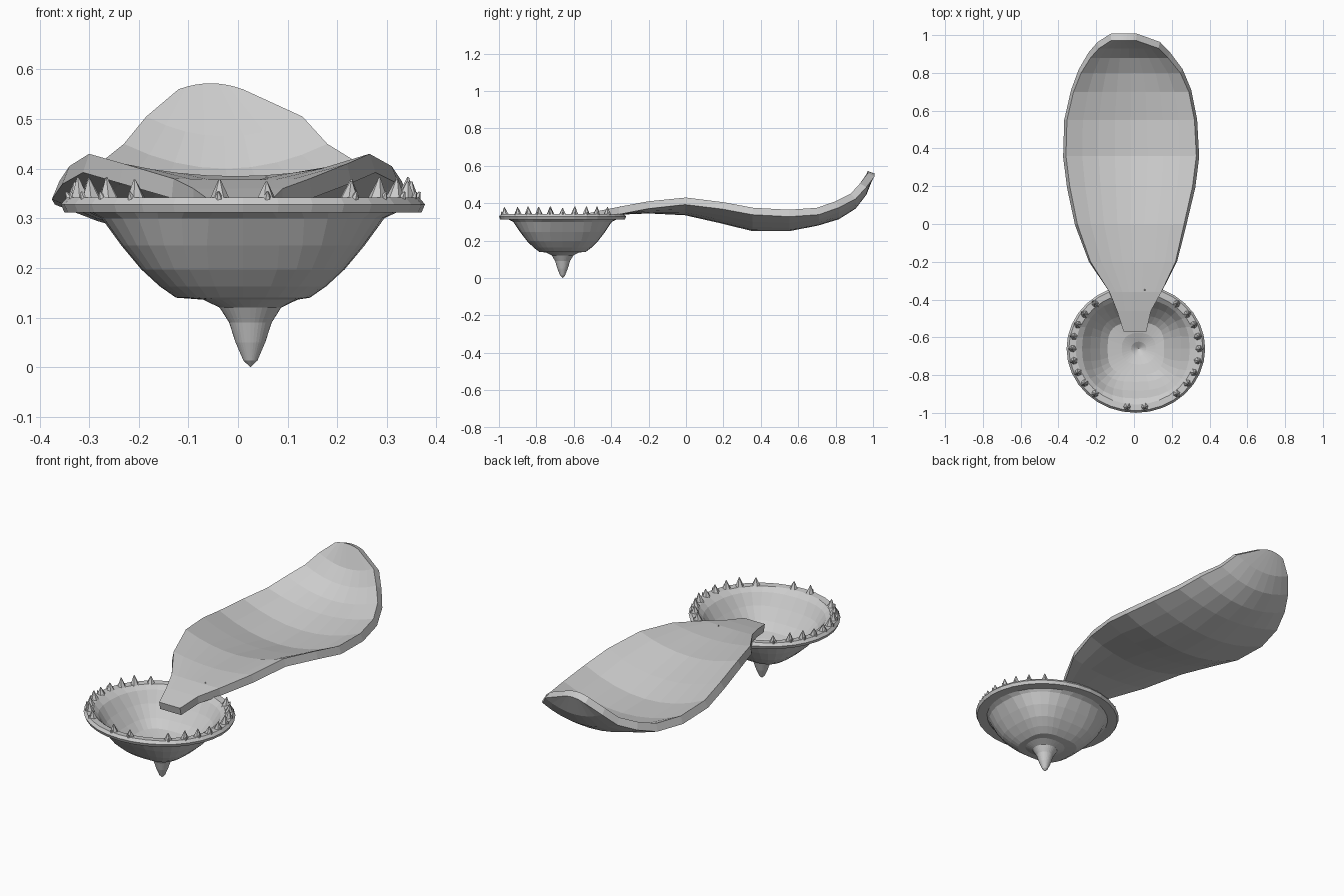
import bpy, bmesh, math, random
from mathutils import Matrix, Vector

random.seed(4)
cube = bpy.data.objects.get("Cube")
if cube:
    bpy.data.objects.remove(cube, do_unlink=True)

# One plain grey for everything
grey = bpy.data.materials.new("light_grey")
grey.use_nodes = True
colour = (0.6, 0.6, 0.6, 1)
grey.diffuse_color = colour
grey.node_tree.nodes["Principled BSDF"].inputs["Base Color"].default_value = colour

DISH_X, DISH_Y = 0.01, -0.66
DEPTH_RATIO = 0.925


def finish(name, bm):
    """Turn a bmesh into a named, coloured object."""
    mesh = bpy.data.meshes.new(name)
    bm.to_mesh(mesh)
    bm.free()
    mesh.materials.append(grey)
    obj = bpy.data.objects.new(name, mesh)
    bpy.context.scene.collection.objects.link(obj)
    return obj


def bridge(bm, rows, closed):
    """Join neighbouring rows of vertices with quads."""
    for a, b in zip(rows, rows[1:]):
        count = len(a)
        for j in range(count if closed else count - 1):
            k = (j + 1) % count
            bm.faces.new((a[j], a[k], b[k], b[j]))


def rounded_square(radius, power, steps):
    """Points of a superellipse: power 2 is a circle, higher is squarer."""
    for s in range(steps):
        angle = math.tau * s / steps
        c, d = math.cos(angle), math.sin(angle)
        yield (math.copysign(abs(c) ** (2 / power), c) * radius,
               math.copysign(abs(d) ** (2 / power), d) * radius * DEPTH_RATIO)


# Dish: (radius, height, squareness) from the pointed foot, over the rim, to the inner pit
dish_profile = [
    (0, 0, 2), (.014, .013, 2), (.03, .05, 2), (.043, .09, 2), (.062, .12, 2),
    (.095, .136, 2.4), (.135, .14, 3), (.168, .163, 3), (.205, .197, 3),
    (.245, .245, 2.7), (.285, .3, 2.3), (.31, .312, 2), (.36, .312, 2),
    (.367, .328, 2), (.355, .342, 2), (.32, .34, 2), (.285, .32, 2.3),
    (.24, .265, 2.7), (.19, .21, 3), (.15, .175, 3), (.09, .163, 2.4),
    (.04, .145, 2), (0, .12, 2)]
bm = bmesh.new()
rings = []
for radius, height, power in dish_profile:
    shift = 0.015 if radius < 0.1 else 0
    rings.append([bm.verts.new((DISH_X + shift + x, DISH_Y + y, height))
                  for x, y in rounded_square(radius, power, 32)])
bridge(bm, rings, True)
bmesh.ops.remove_doubles(bm, verts=bm.verts, dist=0.0001)
bmesh.ops.recalc_face_normals(bm, faces=bm.faces)
finish("dish", bm)


# Rim spikes: a tall upright spike with a short outward one, mirrored to all quadrants
def add_spike(bm, place, lean, width, height):
    turn = Vector((0, 0, 1)).rotation_difference(lean.normalized()).to_matrix().to_4x4()
    spin = Matrix.Rotation(random.uniform(0, math.tau), 4, "Z")
    lift = Matrix.Translation((0, 0, height / 2))
    bmesh.ops.create_cone(bm, cap_ends=True, segments=6, radius1=width,
                          radius2=0.002, depth=height,
                          matrix=Matrix.Translation(place) @ turn @ spin @ lift)


bm = bmesh.new()
placed = set()
for degrees in (0, 12, 24, 36, 50, 82):
    for angle in (degrees, -degrees, 180 - degrees, 180 + degrees):
        angle %= 360
        if angle in placed:
            continue
        placed.add(angle)
        out = Vector((math.cos(math.radians(angle)),
                      math.sin(math.radians(angle)) * DEPTH_RATIO, 0))
        centre = Vector((DISH_X, DISH_Y, 0.33))
        height = random.uniform(0.042, 0.054)
        add_spike(bm, centre + out * 0.335, Vector((0, 0, 1)) + out * 0.1, 0.024, height)
        add_spike(bm, centre + out * 0.345, Vector((0, 0, 1)) + out * 0.5, 0.014, 0.026)
finish("rim_spikes", bm)

# Leaf blade: (y, right edge x, left edge x, middle height, edge height) of its upper face
blade_rows = [
    (-.57, -.055, .065, .335, .335), (-.46, -.09, .09, .36, .36),
    (-.36, -.13, .145, .378, .38), (-.2, -.23, .22, .385, .41),
    (0, -.3, .265, .375, .43), (.2, -.34, .31, .33, .405),
    (.36, -.36, .33, .29, .375), (.55, -.355, .32, .29, .365),
    (.7, -.32, .29, .32, .375), (.8, -.28, .245, .35, .41),
    (.88, -.23, .18, .4, .45), (.93, -.185, .13, .465, .505),
    (.972, -.12, .01, .572, .56)]
COLUMNS = 8
bm = bmesh.new()
grid = []
for y, edge_a, edge_b, middle, edge in blade_rows:
    row = []
    for j in range(COLUMNS + 1):
        t = j / COLUMNS
        bend = (2 * t - 1) ** 2
        row.append(bm.verts.new((edge_a + (edge_b - edge_a) * t, y,
                                 middle + (edge - middle) * bend)))
    grid.append(row)
bridge(bm, grid, False)
blade = finish("leaf_blade", bm)
thickness = blade.modifiers.new("thickness", "SOLIDIFY")
thickness.thickness = 0.04
thickness.offset = -1
